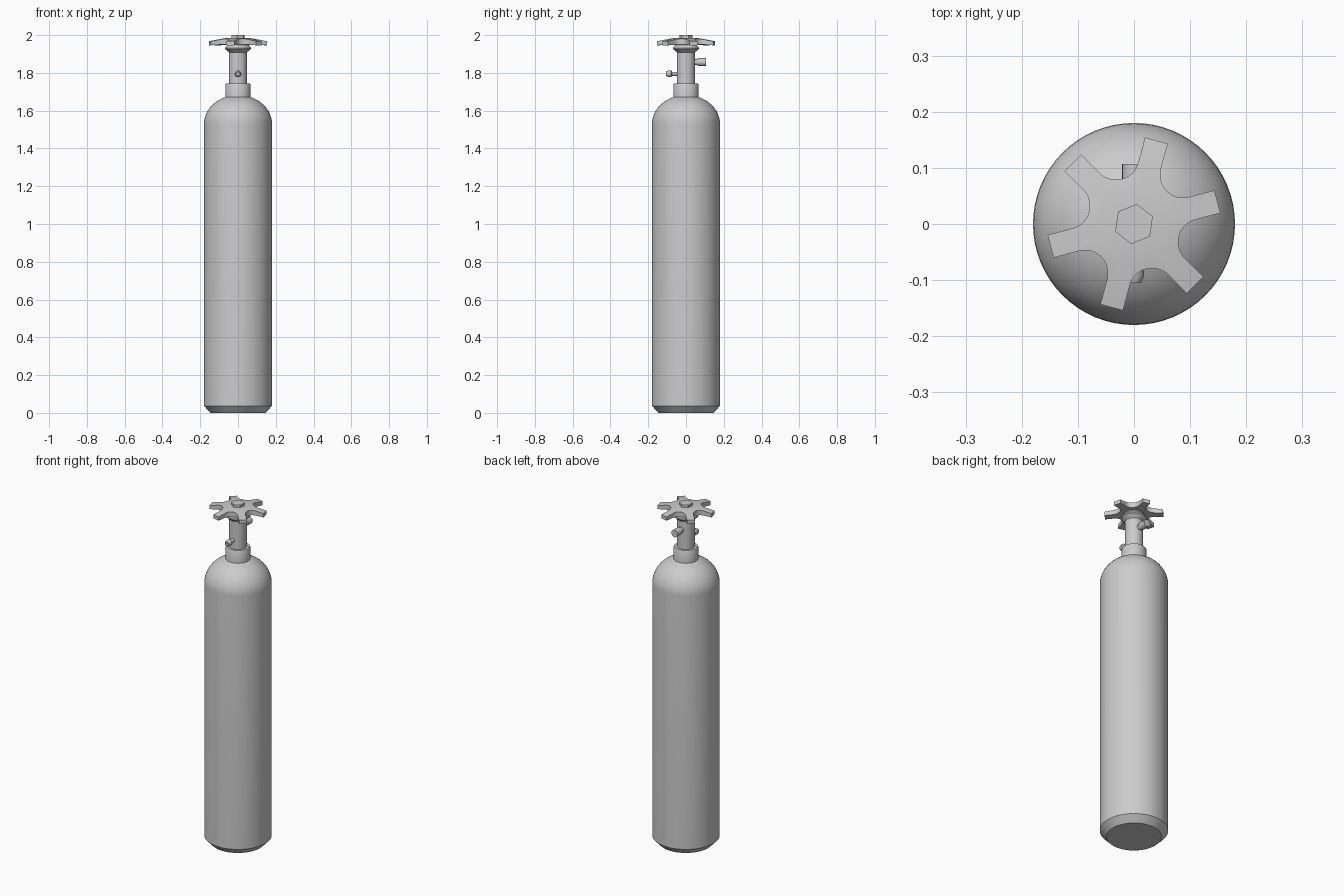
import bpy, bmesh
from math import sin, cos, pi, radians, hypot
from mathutils import Matrix

cube = bpy.data.objects.get("Cube")
if cube:
    bpy.data.objects.remove(cube, do_unlink=True)

metal = bpy.data.materials.new("grey_metal")
metal.use_nodes = True
GREY = (0.6, 0.6, 0.6, 1.0)
metal.diffuse_color = GREY
metal.node_tree.nodes["Principled BSDF"].inputs["Base Color"].default_value = GREY


def finish(name, bm, angle=30):
    bmesh.ops.recalc_face_normals(bm, faces=bm.faces)
    mesh = bpy.data.meshes.new(name)
    bm.to_mesh(mesh)
    bm.free()
    mesh.materials.append(metal)
    obj = bpy.data.objects.new(name, mesh)
    bpy.context.collection.objects.link(obj)
    bpy.ops.object.select_all(action='DESELECT')
    obj.select_set(True)
    bpy.context.view_layer.objects.active = obj
    bpy.ops.object.shade_smooth_by_angle(angle=radians(angle))
    return obj


def skin(name, rings, matrix=Matrix(), angle=30):
    """Join rings of points with quads and cap both ends."""
    bm = bmesh.new()
    loops = [[bm.verts.new(matrix @ Matrix.Translation(p).translation) for p in ring]
             for ring in rings]
    for a, b in zip(loops, loops[1:]):
        for i in range(len(a)):
            j = (i + 1) % len(a)
            bm.faces.new((a[i], a[j], b[j], b[i]))
    bm.faces.new(loops[0])
    bm.faces.new(loops[-1])
    return finish(name, bm, angle)


def lathe(name, profile, sides=48, matrix=Matrix(), turn=0):
    """Revolve (radius, height) pairs about the z axis."""
    rings = [[(r * cos(turn + 2 * pi * i / sides), r * sin(turn + 2 * pi * i / sides), z)
              for i in range(sides)] for r, z in profile]
    return skin(name, rings, matrix)


# Tank with chamfered foot and domed shoulder
dome = [(0.18 * cos(a), 1.53 + 0.153 * sin(a))
        for a in (radians(7 * k) for k in range(11))]
lathe("tank", [(0.145, 0), (0.18, 0.037)] + dome + [(0.05, 1.676)], 64)

# Neck collar, valve stem and flared bonnet
lathe("neck_collar", [(0.066, 1.66), (0.066, 1.738), (0.062, 1.745)])
lathe("valve_stem", [(0.048, 1.73), (0.048, 1.915)])
lathe("valve_bonnet", [(0.047, 1.908), (0.068, 1.926), (0.068, 1.933),
                       (0.056, 1.948), (0.056, 1.96)])

# Outlet port at the back
back = Matrix.Translation((0, 0, 1.857)) @ Matrix.Rotation(-pi / 2, 4, 'X')
lathe("outlet_port", [(0.016, 0.03), (0.016, 0.062), (0.021, 0.062), (0.021, 0.107)],
      24, back)

# Bleed nipple at the front, with a bored end
front = Matrix.Translation((0, 0, 1.795)) @ Matrix.Rotation(pi / 2, 4, 'X')
lathe("bleed_nipple", [(0.011, 0.03), (0.011, 0.073), (0.018, 0.079), (0.018, 0.092),
                       (0.0125, 0.105), (0.008, 0.105), (0.008, 0.08)], 24, front)

# Six-armed handwheel: straight arms joined by round valleys
HALF, TIP, VALLEY, DIST = 0.021, 0.154, 0.041, 0.124
outline = []
for k in range(6):
    turn = radians(15 + 60 * k)
    points = [(TIP, -HALF), (TIP, HALF)]
    cx, cy = DIST * cos(pi / 6), DIST * sin(pi / 6)
    for s in range(13):
        a = radians(-90 - 120 * s / 12)
        points.append((cx + VALLEY * cos(a), cy + VALLEY * sin(a)))
    outline += [(x * cos(turn) - y * sin(turn), x * sin(turn) + y * cos(turn))
                for x, y in points]


def flat_ring(radius, z):
    return [(x * radius / hypot(x, y), y * radius / hypot(x, y), z) for x, y in outline]


def rim(z, drop):
    return [(x, y, z - drop * (hypot(x, y) - 0.06) / 0.094) for x, y in outline]


skin("handwheel", [flat_ring(0.055, 1.953), rim(1.953, 0.007),
                   rim(1.985, 0.017), flat_ring(0.06, 1.985)], angle=25)

# Hexagonal nut on the handwheel
lathe("wheel_nut", [(0.036, 1.98), (0.036, 2.0)], 6, turn=radians(22))
